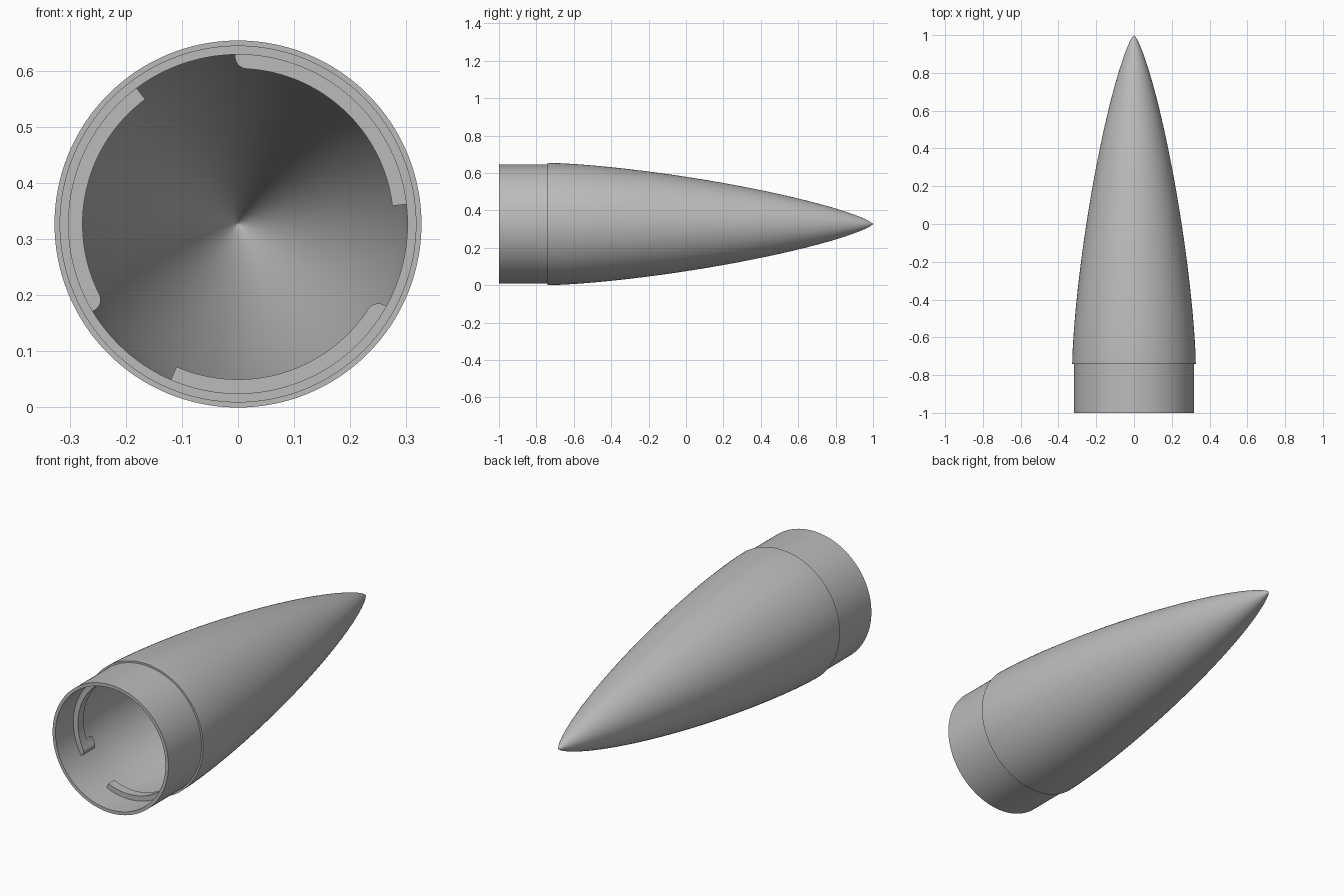
import bpy
import bmesh
import math
from mathutils import Matrix, Vector

cube = bpy.data.objects.get("Cube")
if cube:
    bpy.data.objects.remove(cube, do_unlink=True)

CENTRE = 0.327      # height of the long axis
R_NOSE = 0.327      # shoulder radius
R_COLLAR = 0.318
R_BORE = 0.302
R_LUG = 0.277
Y_JOINT = -0.74
SEGMENTS = 128

grey = bpy.data.materials.new("light grey")
grey.use_nodes = True
grey.diffuse_color = (0.5, 0.5, 0.5, 1)
grey.node_tree.nodes["Principled BSDF"].inputs["Base Color"].default_value = (0.5, 0.5, 0.5, 1)


def finish(bm, name):
    """Turn a bmesh into a smooth-shaded object on the long axis."""
    bmesh.ops.remove_doubles(bm, verts=bm.verts, dist=1e-5)
    bmesh.ops.recalc_face_normals(bm, faces=bm.faces)
    mesh = bpy.data.meshes.new(name)
    bm.to_mesh(mesh)
    bm.free()
    mesh.materials.append(grey)
    obj = bpy.data.objects.new(name, mesh)
    obj.location.z = CENTRE
    bpy.context.collection.objects.link(obj)
    bpy.ops.object.select_all(action="DESELECT")
    obj.select_set(True)
    bpy.context.view_layer.objects.active = obj
    bpy.ops.object.shade_smooth_by_angle(angle=math.radians(30))
    return obj


def lathe(name, profile):
    """Spin (radius, y) points around the y axis."""
    bm = bmesh.new()
    verts = [bm.verts.new((r, y, 0)) for r, y in profile]
    edges = [bm.edges.new(pair) for pair in zip(verts, verts[1:])]
    bmesh.ops.spin(bm, geom=verts + edges, cent=(0, 0, 0), axis=(0, 1, 0),
                   angle=math.tau, steps=SEGMENTS, use_duplicate=False)
    return finish(bm, name)


def ogive(radius, tip_y, steps=64):
    """Slender blunt-tipped curve from the joint to the tip."""
    points = []
    for i in range(steps + 1):
        t = math.pi * (1 - i / steps)
        r = radius * math.sqrt(max(0, t - math.sin(2 * t) / 2) / math.pi)
        points.append((r, tip_y - (tip_y - Y_JOINT) * (1 - math.cos(t)) / 2))
    return points


def polar(radius, degrees):
    a = math.radians(degrees)
    return Vector((radius * math.cos(a), 0, radius * math.sin(a)))


def lug_outline(start, end, fillet=0.02, steps=32):
    """Arc-shaped lug section with its inner corner rounded at the end."""
    angles = [start + (end - start) * i / steps for i in range(steps + 1)]
    outer = [polar(R_BORE + 0.004, a) for a in angles]
    trim = math.degrees(fillet / R_LUG)
    inner = [polar(R_LUG, start + (end - trim - start) * i / steps) for i in range(steps + 1)]
    corner = []
    for i in range(1, 9):
        a = math.pi / 2 * i / 8
        corner.append(polar(R_LUG + fillet * (1 - math.cos(a)),
                            end - trim * (1 - math.sin(a))))
    return inner + corner + outer[::-1]


def add_prism(bm, outline, front, back, turn):
    """Extrude an outline along y after turning it about the long axis."""
    matrix = Matrix.Rotation(math.radians(-turn), 3, "Y")
    face = bm.faces.new([bm.verts.new(matrix @ p + Vector((0, front, 0))) for p in outline])
    result = bmesh.ops.extrude_face_region(bm, geom=[face], use_keep_orig=True)
    moved = [v for v in result["geom"] if isinstance(v, bmesh.types.BMVert)]
    bmesh.ops.translate(bm, verts=moved, vec=(0, back - front, 0))


# Hollow nose with a small shoulder step
lathe("nose_shell", [(R_COLLAR, Y_JOINT)] + ogive(R_NOSE, 1.0)
      + ogive(R_BORE, 0.95)[::-1])

# Thin socket collar behind the shoulder
lathe("socket_collar", [(R_COLLAR, Y_JOINT), (R_COLLAR, -1),
                        (R_BORE, -1), (R_BORE, Y_JOINT)])

# Three twist-lock lugs, each a curved flange with a deeper stop
for number, turn in enumerate((0, 120, 240), 1):
    bm = bmesh.new()
    add_prism(bm, lug_outline(6.7, 91), -0.86, -0.815, turn)
    finish(bm, f"locking_lug_{number}")
    bm = bmesh.new()
    add_prism(bm, lug_outline(80, 91), -0.815, -0.77, turn)
    finish(bm, f"lug_stop_{number}")
